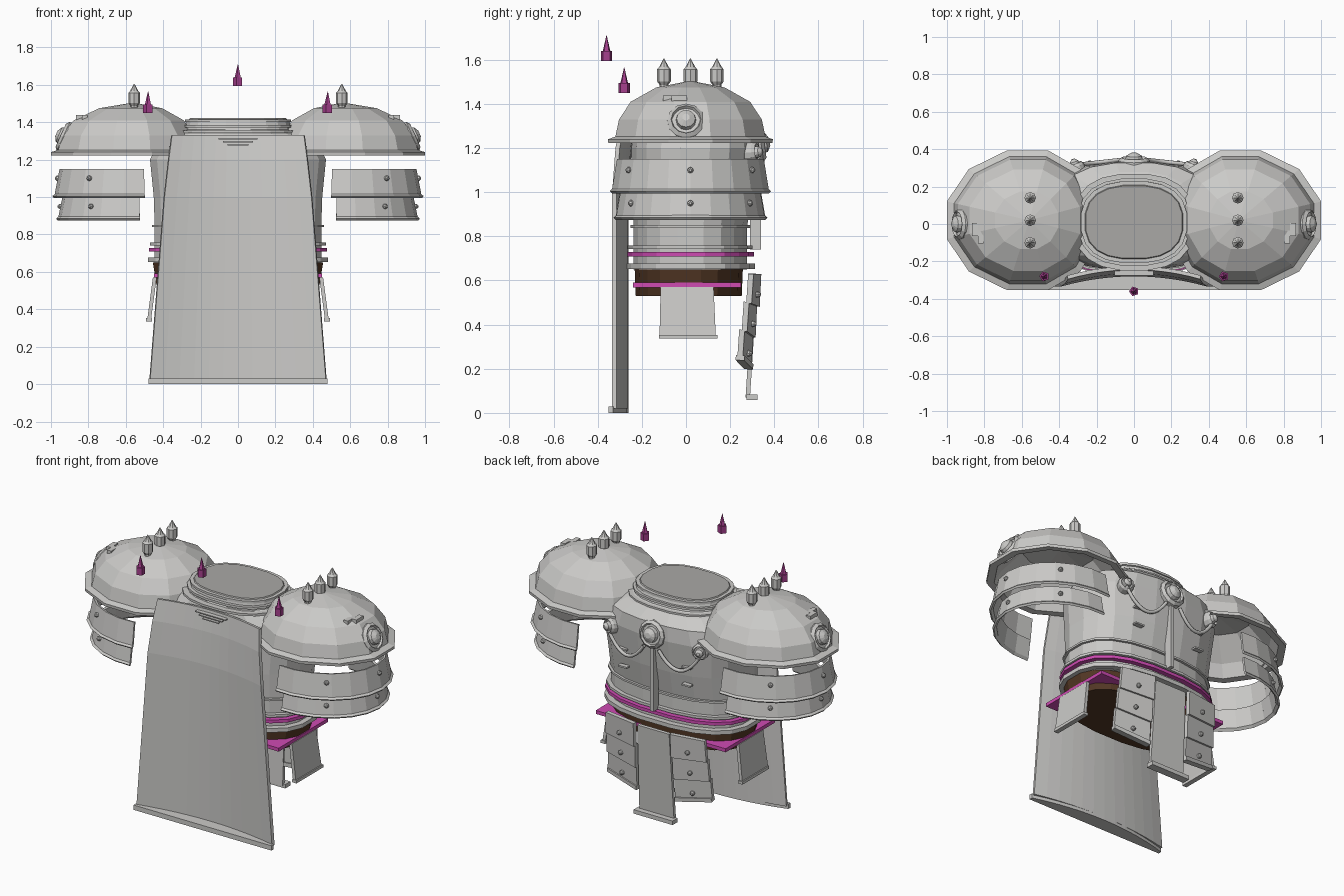
import bpy, bmesh
from math import sin, cos, pi, radians
from mathutils import Vector

if "Cube" in bpy.data.objects:
    bpy.data.objects.remove(bpy.data.objects["Cube"])


def material(name, rgb):
    m = bpy.data.materials.new(name)
    m.use_nodes = True
    m.diffuse_color = (*rgb, 1)
    m.node_tree.nodes["Principled BSDF"].inputs["Base Color"].default_value = (*rgb, 1)
    return m


STEEL = material("pale grey", (.6, .595, .58))
GREY = material("mid grey", (.4, .395, .38))
PINK = material("bright magenta", (.62, .07, .45))
PURPLE = material("deep magenta", (.38, .05, .27))
BROWN = material("dark brown", (.085, .038, .018))


def finish(name, bm, mat, thick=0):
    bmesh.ops.recalc_face_normals(bm, faces=bm.faces)
    me = bpy.data.meshes.new(name)
    bm.to_mesh(me)
    bm.free()
    me.materials.append(mat)
    ob = bpy.data.objects.new(name, me)
    bpy.context.collection.objects.link(ob)
    if thick:
        mod = ob.modifiers.new("thickness", 'SOLIDIFY')
        mod.thickness = thick
        mod.offset = 0
    return ob


def loft(name, rings, mat, closed=True, caps=True, thick=0):
    """Skin a list of rings that all have the same number of points."""
    bm = bmesh.new()
    vs = [[bm.verts.new(p) for p in r] for r in rings]
    n = len(vs[0])
    for a, b in zip(vs, vs[1:]):
        for i in range(n if closed else n - 1):
            j = (i + 1) % n
            bm.faces.new((a[i], a[j], b[j], b[i]))
    if closed and caps:
        bm.faces.new(vs[0])
        bm.faces.new(vs[-1])
    return finish(name, bm, mat, thick)


def lathe(name, profile, loc, mat, axis=(0, 0, 1), n=12):
    """Turned part: (radius, height) profile around an axis."""
    rings = [[(r * cos(2 * pi * i / n), r * sin(2 * pi * i / n), h) for i in range(n)]
             for r, h in profile]
    ob = loft(name, rings, mat)
    ob.location = loc
    ob.rotation_mode = 'QUATERNION'
    ob.rotation_quaternion = Vector(axis).to_track_quat('Z', 'Y')
    return ob


def box(name, loc, size, mat):
    bm = bmesh.new()
    bmesh.ops.create_cube(bm, size=1)
    bmesh.ops.scale(bm, vec=size, verts=bm.verts)
    bmesh.ops.translate(bm, vec=loc, verts=bm.verts)
    return finish(name, bm, mat)


def plate(name, corners, thick, mat):
    bm = bmesh.new()
    bm.faces.new([bm.verts.new(c) for c in corners])
    return finish(name, bm, mat, thick)


def oval(z, rx, y0, y1, n=20, power=.8):
    """Rounded-box cross-section of the body."""
    pts = []
    for i in range(n):
        a = 2 * pi * (i + .5) / n
        c, s = cos(a), sin(a)
        pts.append((rx * abs(c) ** power * (1 if c > 0 else -1),
                    (y0 + y1) / 2 + (y1 - y0) / 2 * abs(s) ** power * (1 if s > 0 else -1), z))
    return pts


def stud(name, loc, axis, r=.014):
    lathe(name, [(r, -.01), (r, .008), (r * .4, .018)], loc, STEEL, axis, 8)


def rosette(name, loc, axis, r):
    lathe(name, [(r, -.03), (r, .01), (r * .8, .025), (r * .72, .012),
                 (r * .55, .012), (r * .5, .035), (r * .2, .05)], loc, STEEL, axis)


# Torso shell, neck lid and collar steps
loft("torso", [oval(*s) for s in (
    (.65, .45, -.24, .28), (.85, .45, -.24, .28), (1.0, .455, -.25, .31),
    (1.2, .475, -.25, .335), (1.29, .43, -.24, .33), (1.34, .34, -.23, .28),
    (1.36, .29, -.21, .24), (1.415, .275, -.2, .22))], STEEL)
loft("neck_lid", [oval(1.415, .265, -.19, .21), oval(1.422, .26, -.185, .205)], GREY)
for z, g in ((1.35, .05), (1.38, .025), (1.41, .01)):
    loft("collar_ring", [oval(z - .008, .275 + g, -.2 - g, .22 + g),
                         oval(z + .006, .275 + g, -.2 - g, .22 + g)], STEEL)

# Waist bands
for name, z, h, g, mat in (("waist_ring_low", .665, .025, .035, STEEL),
                           ("waist_ring_pink", .718, .02, .03, PINK),
                           ("waist_ring_high", .75, .016, .025, STEEL),
                           ("rib_ring", .845, .012, .015, STEEL)):
    loft(name, [oval(z - h / 2, .45 + g, -.24 - g, .28 + g),
                oval(z + h / 2, .45 + g, -.24 - g, .28 + g)], mat)

# Belt with a flat rectangular sheet through it
loft("belt", [oval(.53, .44, -.23, .255), oval(.65, .46, -.235, .26)], BROWN)
box("belt_sheet", (0, .005, .58), (.9, .49, .022), PINK)

# Chest ornaments
rosette("chest_medallion", (0, .33, 1.22), (0, 1, .15), .085)
box("chest_seam", (0, .315, .95), (.025, .05, .42), STEEL)
for s in (-1, 1):
    rosette("chest_rosette", (s * .31, .3, 1.18), (s * .35, 1, .1), .048)
    cu = bpy.data.curves.new("chest_chain", 'CURVE')
    cu.dimensions = '3D'
    cu.bevel_depth = .011
    cu.bevel_resolution = 1
    sp = cu.splines.new('POLY')
    sp.points.add(10)
    for i, p in enumerate(sp.points):
        t = i / 10
        p.co = (s * (.32 - .27 * t), .315 + .03 * t, 1.16 - .02 * t - .44 * t * (1 - t), 1)
    cu.materials.append(STEEL)
    bpy.context.collection.objects.link(bpy.data.objects.new("chest_chain", cu))
    for z in (.95, 1.06):
        box("chest_notch", (s * .22, .302, z), (.06, .03, .01), STEEL)

# Cape: hollow towards the front, with a solid hem
COLS = 12


def cape_row(z, w, edge, depth):
    return [(w * t, edge + depth * (1 - t * t), z)
            for t in (2 * i / COLS - 1 for i in range(COLS + 1))]


loft("cape", [cape_row(*r) for r in ((.02, .472, -.325, .055), (1.0, .395, -.325, .055),
                                     (1.2, .372, -.31, .055), (1.33, .355, -.285, .05))],
     STEEL, closed=False, thick=.02)
loft("cape_hem", [cape_row(z, .478, -.33, .07) + [(.478, -.352, z), (-.478, -.352, z)]
                  for z in (0, .03)], STEEL)
for i in range(3):
    box("cape_crease", (0, -.25, 1.312 - i * .016), (.21 - i * .05, .05, .006), STEEL)

# Shoulder guards
CX, CY = .56, .02


def arm_point(s, r, a, z):
    c = cos(a)
    return (s * (CX + r * c * (1.18 if c > 0 else 1)), CY + r * sin(a), z)


DOME = ((.001, 1.45), (.2, 1.42), (.31, 1.3), (.345, 1.225), (.385, 1.222), (.387, 1.24),
        (.352, 1.252), (.335, 1.33), (.28, 1.41), (.16, 1.475), (.001, 1.505))
for s in (-1, 1):
    loft("shoulder_dome", [[arm_point(s, r, radians(15 + 30 * i), z) for i in range(12)]
                           for r, z in DOME], STEEL)
    rosette("shoulder_rosette", (s * .925, 0, 1.32), (s, 0, .45), .085)
    for x, y in ((.85, -.03), (.82, -.07)):
        box("shoulder_buckle", (s * x, y, 1.42), (.03, .07, .035), STEEL)
    for y in (-.1, .02, .14):
        lathe("shoulder_spike", [(.02, -.03), (.02, 0), (.031, .015), (.031, .07),
                                 (.022, .08), (.002, .118)], (s * .555, y, 1.487), STEEL, n=8)
    # Hanging arm bands
    for z0, z1, r0, r1, end in ((1.0, 1.15, .355, .328, 100), (.88, 1.0, .338, .315, 96)):
        steps = [radians(end * (i / 6 - 1)) for i in range(13)]
        loft("arm_band", [[arm_point(s, r, a, z) for a in steps]
                          for r, z in ((r0 + .008, z0), (r0 - .004, z0 + .012), (r1, z1))],
             STEEL, closed=False, thick=.014)
        for a in (-.95, 0, .95):
            stud("band_stud", arm_point(s, r1 + .012, a, z1 - .05), (s * cos(a), sin(a), 0))

# Floating crystals
for x, y, z in ((0, -.36, 1.595), (-.48, -.28, 1.45), (.48, -.28, 1.45)):
    lathe("crystal", [(.027, 0), (.027, .045), (.018, .045), (.001, .115)],
          (x, y, z), PURPLE, n=5)

# Hip plates
for s in (-1, 1):
    plate("hip_plate", [(s * .445, -.115, .57), (s * .445, .125, .57),
                        (s * .475, .135, .345), (s * .475, -.12, .345)], .02, STEEL)
    box("hip_plate_hem", (s * .476, .01, .345), (.03, .265, .018), STEEL)
    # Stepped thigh plates
    for i in range(3):
        t0, t1 = i / 3, (i + 1) / 3 + .02
        out, inn = .005 * (2 - i), .012 * (2 - i)

        def at(side, t):
            if side:
                return Vector((s * (.34 + .02 * t), .27 - .025 * t + inn, .63 - .38 * t))
            return Vector((s * (.125 + .005 * t), .305 - .02 * t + inn, .63 - .42 * t))
        plate("thigh_plate", [at(0, t0), at(1, t0), at(1, t1), at(0, t1)], .025, STEEL)
        mid = at(0, t1 - .12).lerp(at(1, t1 - .12), .5)
        stud("thigh_stud", mid + Vector((0, .015, 0)), (s * .2, 1, 0))
    plate("thigh_hem", [at(0, .97), at(1, .97), at(1, 1.03), at(0, 1.03)], .04, STEEL)

# Centre front plate
plate("centre_plate", [(-.11, .315, .62), (.11, .315, .62),
                       (.12, .28, .07), (-.12, .28, .07)], .02, STEEL)
box("centre_plate_hem", (0, .3, .07), (.27, .05, .025), STEEL)
